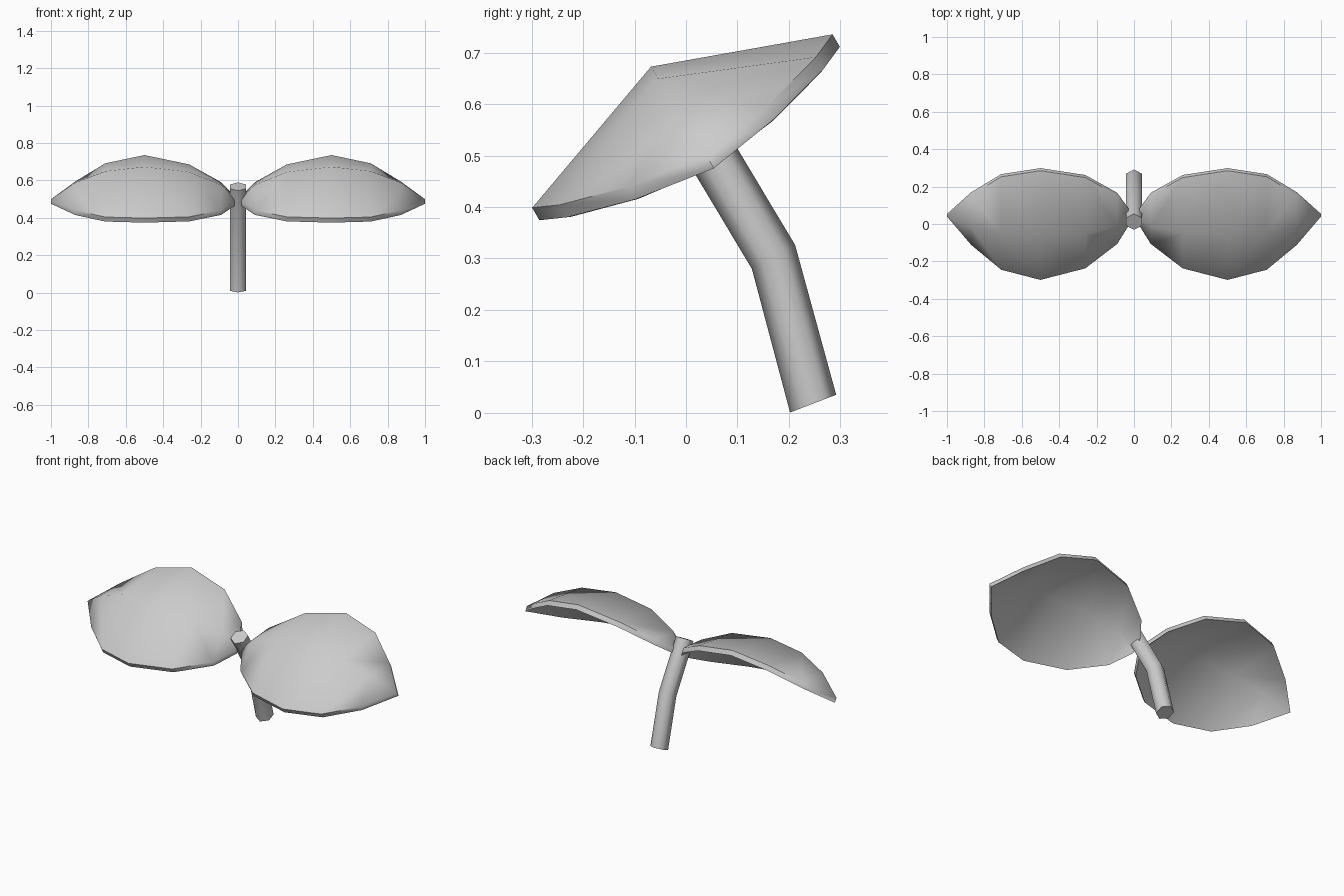
import bpy, bmesh, math
from mathutils import Vector, Matrix

cube = bpy.data.objects.get("Cube")
if cube:
    bpy.data.objects.remove(cube, do_unlink=True)

grey = bpy.data.materials.new("light_grey")
grey.use_nodes = True
grey.diffuse_color = (0.6, 0.6, 0.6, 1)
bsdf = next(n for n in grey.node_tree.nodes if n.type == 'BSDF_PRINCIPLED')
bsdf.inputs["Base Color"].default_value = (0.6, 0.6, 0.6, 1)


def finish(bm, name, smooth_angle):
    bmesh.ops.recalc_face_normals(bm, faces=bm.faces)
    mesh = bpy.data.meshes.new(name)
    bm.to_mesh(mesh)
    bm.free()
    obj = bpy.data.objects.new(name, mesh)
    bpy.context.collection.objects.link(obj)
    mesh.materials.append(grey)
    bpy.ops.object.select_all(action='DESELECT')
    obj.select_set(True)
    bpy.context.view_layer.objects.active = obj
    bpy.ops.object.shade_smooth_by_angle(angle=math.radians(smooth_angle))


# Leaf plane leans back: "across" runs front to back, "up" is its normal
tilt = math.radians(30)
across = Vector((0, math.cos(tilt), math.sin(tilt)))
up = Vector((0, -math.sin(tilt), math.cos(tilt)))
centre = Vector((0, -0.007, 0.567))

# Leaf stations from root to tip: x, half width, rim height, ridge height
stations = [
    (0.02, 0.03, -0.075, -0.065),
    (0.09, 0.15, -0.06, 0.01),
    (0.26, 0.28, -0.025, 0.09),
    (0.50, 0.337, 0.0, 0.122),
    (0.71, 0.287, -0.022, 0.095),
    (0.87, 0.155, -0.058, 0.025),
]
tip = (1.0, -0.082)
thickness = 0.028


def leaf(name, side):
    bm = bmesh.new()

    def vert(x, width, height):
        return bm.verts.new(centre + Vector((side * x, 0, 0)) + across * width + up * height)

    rows = [(vert(x, -w, rim), vert(x, 0, ridge), vert(x, w, rim))
            for x, w, rim, ridge in stations]
    for a, b in zip(rows, rows[1:]):
        for i in range(2):
            bm.faces.new((a[i], b[i], b[i + 1], a[i + 1]))
    end = vert(tip[0], 0.007, tip[1])
    for i in range(2):
        bm.faces.new((rows[-1][i], end, rows[-1][i + 1]))
    # Give the blade an even thickness along the leaf normal
    result = bmesh.ops.extrude_face_region(bm, geom=bm.faces[:], use_keep_orig=True)
    lower = [g for g in result["geom"] if isinstance(g, bmesh.types.BMVert)]
    bmesh.ops.translate(bm, verts=lower, vec=-up * thickness)
    finish(bm, name, 50)


leaf("left_leaf", 1)
leaf("right_leaf", -1)

# Bent six-sided stem: y, z and lean of each ring
rings = [(0.247, 0.018, 21), (0.170, 0.303, 29), (0.012, 0.567, 28)]
bm = bmesh.new()
loops = []
for y, z, lean in rings:
    turn = Matrix.Rotation(math.radians(lean), 3, 'X')
    loop = []
    for k in range(6):
        a = math.radians(90 + 60 * k)
        p = turn @ Vector((0.048 * math.cos(a), 0.048 * math.sin(a), 0))
        loop.append(bm.verts.new(p + Vector((0, y, z))))
    loops.append(loop)
for a, b in zip(loops, loops[1:]):
    for k in range(6):
        j = (k + 1) % 6
        bm.faces.new((a[k], a[j], b[j], b[k]))
bm.faces.new(loops[0][::-1])
bm.faces.new(loops[-1])
finish(bm, "stem", 65)
